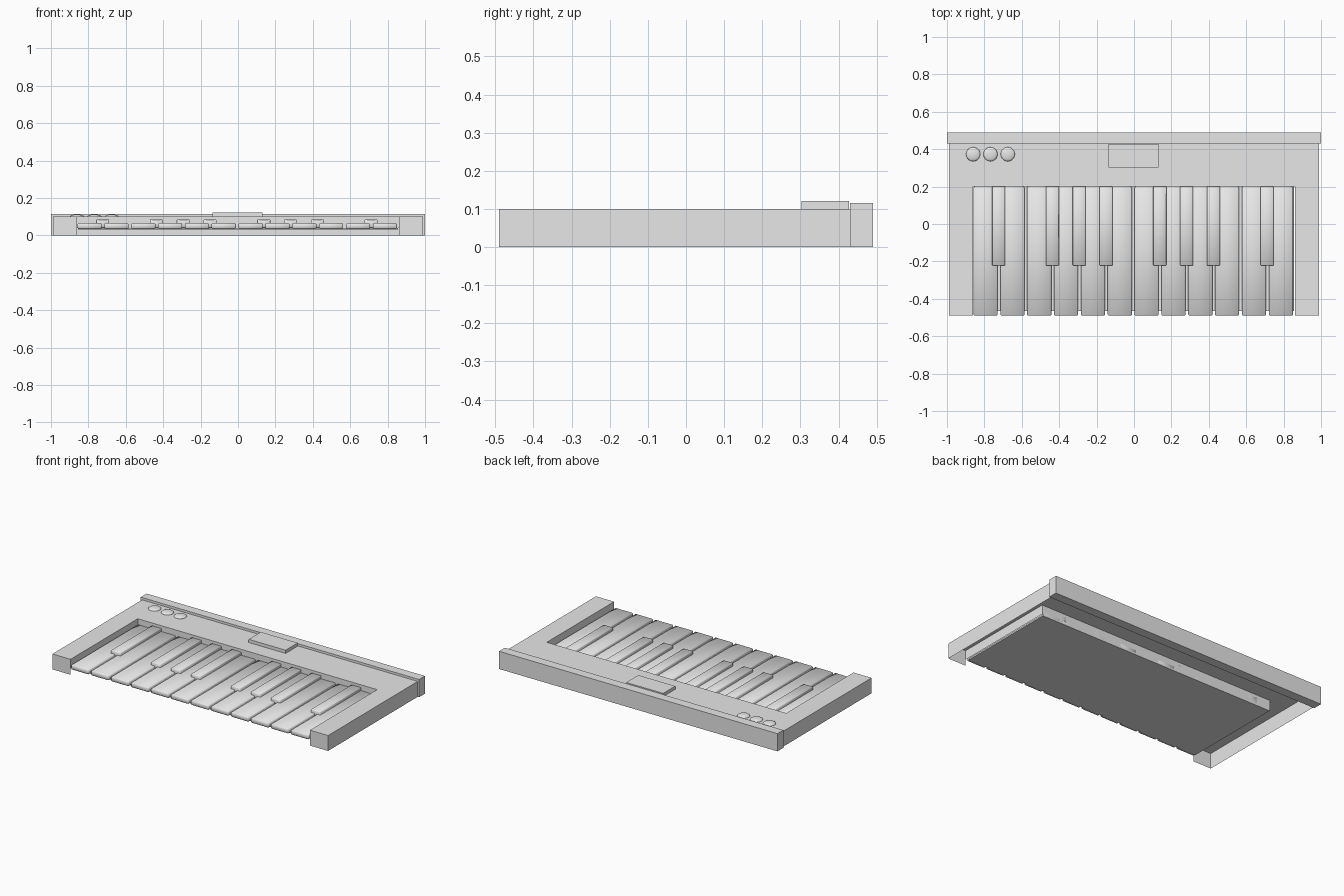
import bpy, bmesh
from mathutils import Matrix

cube = bpy.data.objects.get("Cube")
if cube:
    bpy.data.objects.remove(cube)

grey = bpy.data.materials.new("light grey")
grey.use_nodes = True
grey.diffuse_color = (0.8, 0.8, 0.8, 1)
grey.node_tree.nodes["Principled BSDF"].inputs["Base Color"].default_value = (0.8, 0.8, 0.8, 1)


def finish(name, bm, smooth=False):
    mesh = bpy.data.meshes.new(name)
    bm.to_mesh(mesh)
    bm.free()
    mesh.materials.append(grey)
    for f in mesh.polygons:
        f.use_smooth = smooth
    obj = bpy.data.objects.new(name, mesh)
    bpy.context.collection.objects.link(obj)
    return obj


def box(name, x, y, z, bevel=0):
    """Box between pairs of limits, optionally with softened edges."""
    bm = bmesh.new()
    bmesh.ops.create_cube(bm, size=1)
    for v in bm.verts:
        for i, (lo, hi) in enumerate((x, y, z)):
            v.co[i] = hi if v.co[i] > 0 else lo
    if bevel:
        bmesh.ops.bevel(bm, geom=bm.edges[:], offset=bevel, segments=1,
                        affect='EDGES', profile=0.5)
    return finish(name, bm, bevel > 0)


# U-shaped body shell, open underneath; walls around the keys stop at the key bed
OUT, INN, FRONT, BACK, REAR = 0.99, 0.86, -0.49, 0.43, 0.2
TOP, BED = 0.1, 0.04
outline = [(-OUT, FRONT), (-INN, FRONT), (-INN, REAR), (INN, REAR),
           (INN, FRONT), (OUT, FRONT), (OUT, BACK), (-OUT, BACK)]
bm = bmesh.new()
top = [bm.verts.new((x, y, TOP)) for x, y in outline]
bm.faces.new(top)
for i, (x, y) in enumerate(outline):
    j = (i + 1) % len(outline)
    low = BED if i in (1, 2, 3) else 0
    a = bm.verts.new((x, y, low))
    b = bm.verts.new((*outline[j], low))
    bm.faces.new((top[j], top[i], a, b))
finish("body_shell", bm)

# Rear bar, display and key bed
box("rear_bar", (-1, 1), (BACK, 0.49), (0, 0.115))
box("display", (-0.135, 0.13), (0.303, 0.427), (TOP - 0.002, 0.121))
box("key_bed", (-0.855, 0.855), (-0.465, REAR), (0.03, BED))

# Low domed knobs
for i in range(3):
    bm = bmesh.new()
    bmesh.ops.create_uvsphere(bm, u_segments=20, v_segments=12, radius=0.038)
    bmesh.ops.transform(bm, verts=bm.verts[:],
                        matrix=Matrix.Translation((-0.86 + 0.0925 * i, 0.373, TOP))
                        @ Matrix.Diagonal((1, 1, 0.3, 1)))
    finish(f"knob_{i + 1}", bm, True)

# Natural keys
PITCH, START, COUNT = 0.1435, -0.858, 12
for i in range(COUNT):
    x = START + PITCH * i
    box(f"natural_key_{i + 1}", (x, x + 0.129), (FRONT, REAR), (0.034, 0.065), 0.005)

# Raised keys over selected gaps
for n in (1, 3, 4, 5, 7, 8, 9, 11):
    x = START + PITCH * n - 0.009
    box(f"raised_key_{n}", (x - 0.035, x + 0.035), (-0.222, REAR), (BED, 0.084), 0.003)
